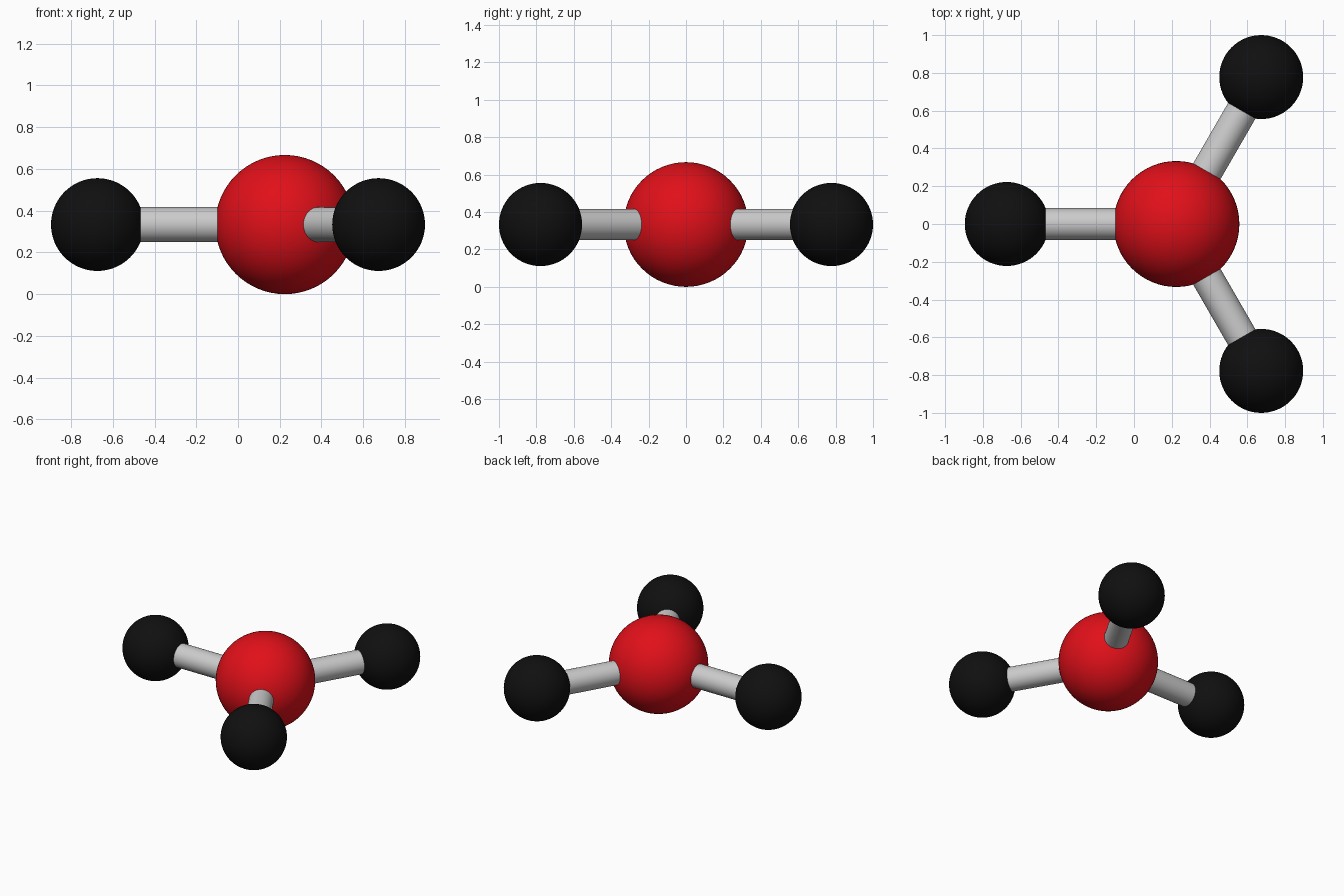
import bpy
from math import cos, sin, radians
from mathutils import Vector

if "Cube" in bpy.data.objects:
    bpy.data.objects.remove(bpy.data.objects["Cube"])

R_CORE, R_OUTER, R_ROD = 0.3333, 0.2222, 0.0835
DIST = (1 - R_OUTER) / sin(radians(60))
CENTRE = Vector((DIST / 4, 0, R_CORE))


def material(name, colour):
    m = bpy.data.materials.new(name)
    m.diffuse_color = colour
    m.use_nodes = True
    m.node_tree.nodes["Principled BSDF"].inputs["Base Color"].default_value = m.diffuse_color
    return m


red = material("red", (0.75, 0.005, 0.01, 1))
black = material("black", (0.005, 0.005, 0.005, 1))


def ball(name, radius, location, mat):
    bpy.ops.mesh.primitive_uv_sphere_add(segments=64, ring_count=32,
                                         radius=radius, location=location)
    ob = bpy.context.object
    ob.name = name
    ob.data.materials.append(mat)
    bpy.ops.object.shade_smooth()


def rod(name, a, b):
    axis = b - a
    bpy.ops.mesh.primitive_cylinder_add(vertices=48, radius=R_ROD, depth=axis.length,
                                        location=(a + b) / 2,
                                        rotation=axis.to_track_quat('Z', 'Y').to_euler())
    bpy.context.object.name = name
    bpy.ops.object.shade_smooth_by_angle(angle=radians(30))


# Central ball
ball("centre_ball", R_CORE, CENTRE, red)

# Three outer balls joined to the centre by rods, 120 degrees apart
for label, deg in (("left", 180), ("back", 60), ("front", -60)):
    end = CENTRE + DIST * Vector((cos(radians(deg)), sin(radians(deg)), 0))
    ball(label + "_ball", R_OUTER, end, black)
    rod(label + "_rod", CENTRE, end)
